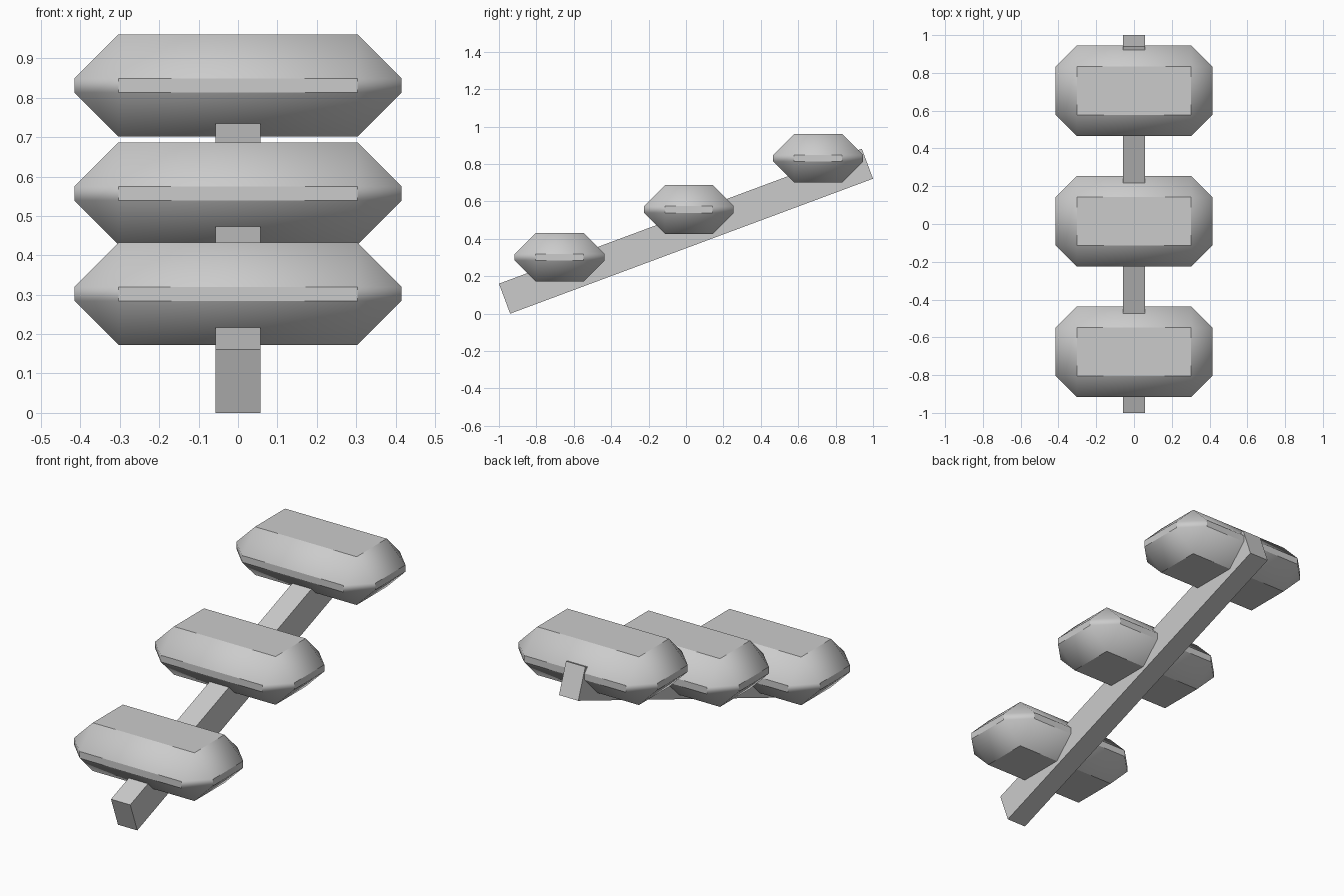
import bpy, bmesh, math
from mathutils import Matrix

if "Cube" in bpy.data.objects:
    bpy.data.objects.remove(bpy.data.objects["Cube"])


def make_box(name, size, location, tilt=0.0, bevel=0.0):
    bm = bmesh.new()
    bmesh.ops.create_cube(bm, size=1.0, matrix=Matrix.Diagonal((*size, 1.0)))
    if bevel:
        bmesh.ops.bevel(bm, geom=bm.edges[:], offset=bevel, offset_type='OFFSET',
                        segments=1, profile=0.5, affect='EDGES')
        bm.normal_update()
        # main faces stay flat, the chamfers blend into each other
        for f in bm.faces:
            f.smooth = max(abs(c) for c in f.normal) < 0.99
    mesh = bpy.data.meshes.new(name)
    bm.to_mesh(mesh)
    bm.free()
    obj = bpy.data.objects.new(name, mesh)
    obj.location = location
    obj.rotation_euler.x = tilt
    bpy.context.collection.objects.link(obj)
    return obj


# Sloping central beam
make_box("stair_beam", (0.115, 2.07, 0.171), (0, 0, 0.441), tilt=math.radians(20.4))

# Chunky chamfered treads
for i, (y, z) in enumerate([(-0.676, 0.302), (0.015, 0.557), (0.706, 0.831)]):
    make_box(f"tread_{i + 1}", (0.83, 0.48, 0.26), (0, y, z), bevel=0.112)
